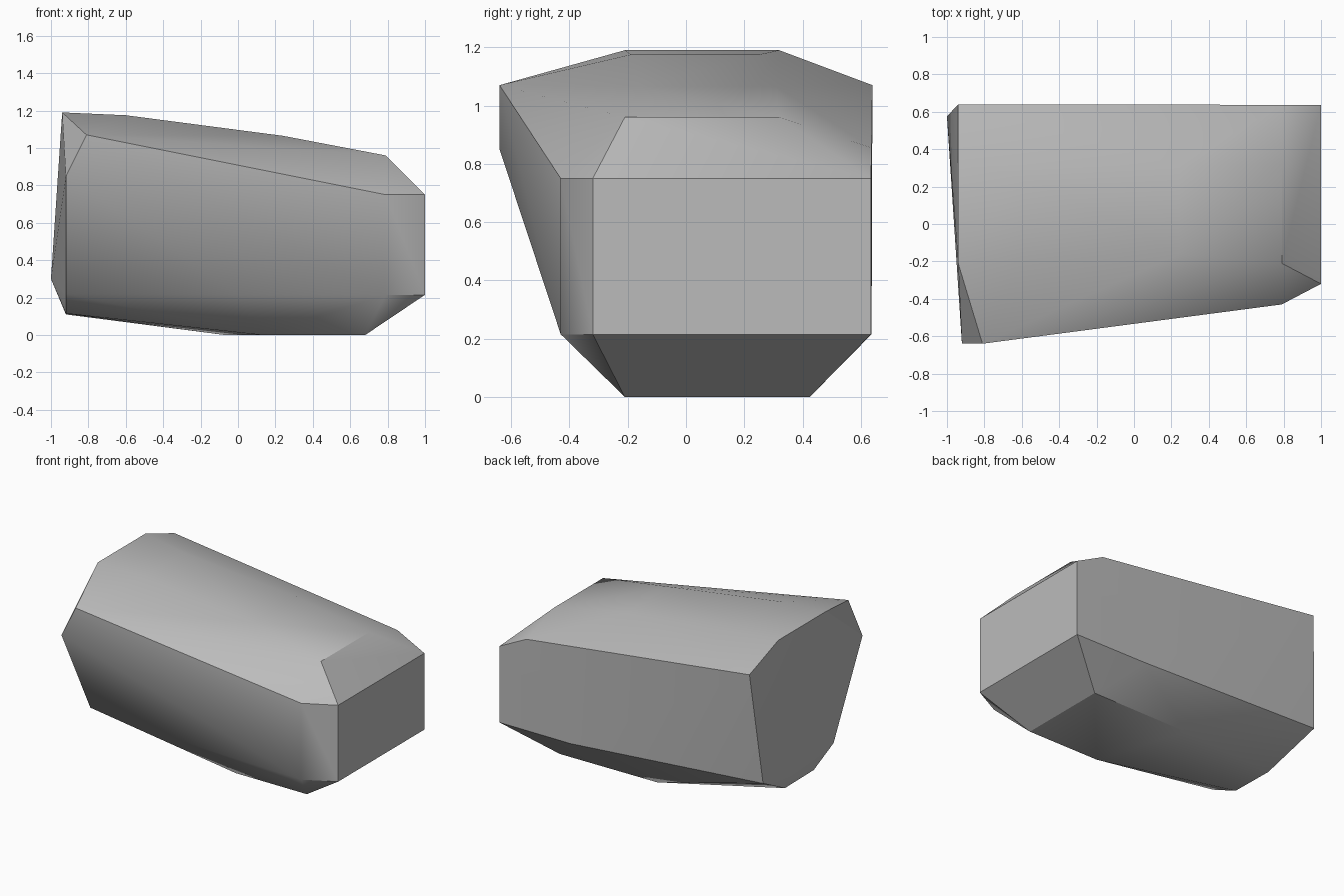
import bpy
import bmesh
import math

default_cube = bpy.data.objects.get("Cube")
if default_cube:
    bpy.data.objects.remove(default_cube, do_unlink=True)


def make_material(name, color):
    """One plain flat colour for the viewport and for renders."""
    material = bpy.data.materials.new(name)
    material.use_nodes = True
    material.diffuse_color = color
    material.node_tree.nodes["Principled BSDF"].inputs["Base Color"].default_value = color
    return material


def make_hull(name, corners, material):
    """Wrap a tight convex skin around the chiselled corners."""
    mesh = bpy.data.meshes.new(name)
    bm = bmesh.new()
    for corner in corners:
        bm.verts.new(corner)
    hull = bmesh.ops.convex_hull(bm, input=bm.verts[:])
    unused = {g for g in hull["geom_interior"] + hull["geom_unused"]
              if isinstance(g, bmesh.types.BMVert)}
    bmesh.ops.delete(bm, geom=list(unused), context="VERTS")
    # Merge the flat facets back into clean polygons
    bmesh.ops.dissolve_limit(bm, angle_limit=math.radians(0.5),
                             verts=bm.verts[:], edges=bm.edges[:])
    bmesh.ops.recalc_face_normals(bm, faces=bm.faces[:])
    bm.to_mesh(mesh)
    bm.free()
    mesh.materials.append(material)
    obj = bpy.data.objects.new(name, mesh)
    bpy.context.collection.objects.link(obj)
    return obj


# Blunt end: a flat rectangle with a bevelled front side
low, high = 0.215, 0.75
corners = []
for z in (low, high):
    corners += [(1, -0.32, z), (1, 0.635, z), (0.79, -0.43, z)]

# Top: a plateau that rises in a gentle bow towards the tall end
for x, front, back, z in [(0.79, -0.21, 0.32, 0.96), (0.24, -0.16, 0.31, 1.065),
                          (-0.6, -0.19, 0.25, 1.175), (-0.94, -0.21, 0.32, 1.19)]:
    corners += [(x, front, z), (x, back, z)]

# Flat foot
corners += [(0.68, -0.21, 0), (0.68, 0.425, 0), (0.13, -0.21, 0), (-0.07, 0.42, 0)]

# Back shoulder and lower back edge
corners += [(0.79, 0.637, 0.855), (-0.94, 0.64, 1.07), (0.45, 0.637, low)]

# Lower front edge
corners += [(0, -0.4, low)]

# Tall end: slanted face running from the front shoulder down to the belly
corners += [(-0.81, -0.64, 1.07), (-0.92, -0.64, 0.85), (-0.92, -0.32, 0.22),
            (-0.92, -0.1, 0.115), (-0.92, 0.22, 0.11), (-1, 0.575, 0.3)]

stone_grey = make_material("stone_grey", (0.5, 0.5, 0.5, 1))
rock = make_hull("rock", corners, stone_grey)

# Soft shading over the shallow facets, sharp main edges
bpy.ops.object.select_all(action="DESELECT")
rock.select_set(True)
bpy.context.view_layer.objects.active = rock
bpy.ops.object.shade_smooth_by_angle(angle=math.radians(30))
